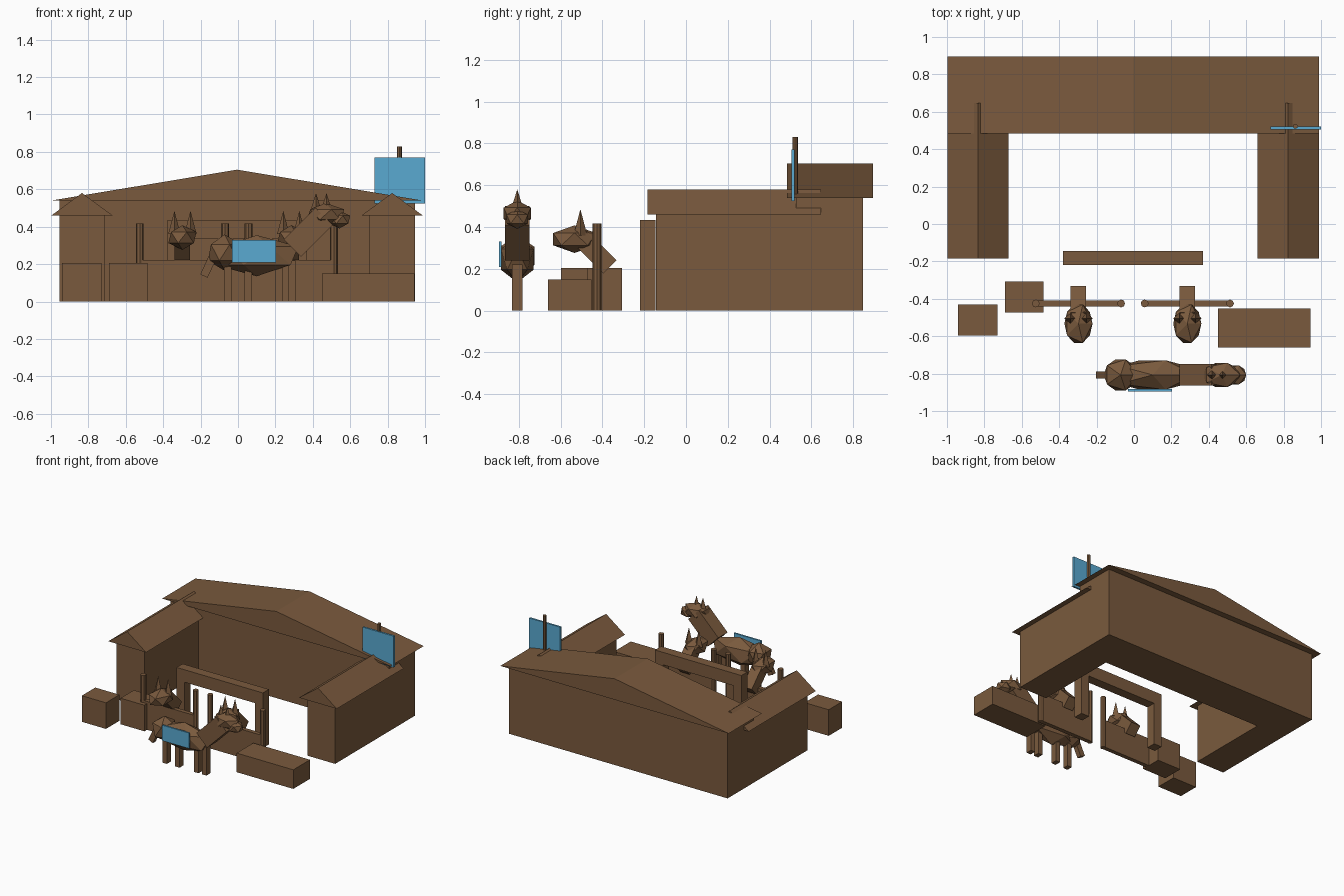
import bpy, math
from mathutils import Vector

if "Cube" in bpy.data.objects:
    bpy.data.objects.remove(bpy.data.objects["Cube"])


def material(name, rgb):
    m = bpy.data.materials.new(name)
    m.diffuse_color = (*rgb, 1)
    m.use_nodes = True
    m.node_tree.nodes["Principled BSDF"].inputs["Base Color"].default_value = m.diffuse_color
    return m


BROWN = material("wood brown", (0.195, 0.102, 0.047))
BLUE = material("sky blue", (0.10, 0.40, 0.64))


def finish(name, mat):
    ob = bpy.context.object
    ob.name = name
    ob.data.materials.append(mat)
    return ob


def box(name, x, y, z, mat=BROWN):
    """Box from (min, max) ranges."""
    lo, hi = Vector((x[0], y[0], z[0])), Vector((x[1], y[1], z[1]))
    bpy.ops.mesh.primitive_cube_add(size=1, location=(lo + hi) / 2)
    bpy.context.object.scale = hi - lo
    return finish(name, mat)


def tilted_box(name, loc, size, rot):
    bpy.ops.mesh.primitive_cube_add(size=1, location=loc, rotation=rot)
    bpy.context.object.scale = size
    return finish(name, BROWN)


def lump(name, loc, radii):
    """Low-poly ellipsoid."""
    bpy.ops.mesh.primitive_ico_sphere_add(subdivisions=1, radius=1, location=loc)
    bpy.context.object.scale = radii
    return finish(name, BROWN)


def ear(name, x, y, z0, z1):
    bpy.ops.mesh.primitive_cone_add(vertices=4, radius1=0.033, depth=z1 - z0,
                                    location=(x, y, (z0 + z1) / 2))
    return finish(name, BROWN)


def post(name, x, y, z0, z1, r):
    bpy.ops.mesh.primitive_cylinder_add(vertices=8, radius=r, depth=z1 - z0,
                                        location=(x, y, (z0 + z1) / 2))
    return finish(name, BROWN)


def gable(name, xc, half, y, z):
    """Triangular prism with its ridge along y."""
    verts = [(xc + dx, yy, zz) for yy in y
             for dx, zz in ((-half, z[0]), (half, z[0]), (0, z[1]))]
    faces = [(0, 1, 2), (5, 4, 3), (0, 3, 4, 1), (1, 4, 5, 2), (2, 5, 3, 0)]
    me = bpy.data.meshes.new(name)
    me.from_pydata(verts, [], faces)
    ob = bpy.data.objects.new(name, me)
    bpy.context.collection.objects.link(ob)
    me.materials.append(BROWN)
    return ob


# Stable building: main block with two wings
CX = -0.005
box("main_block", (CX - 0.95, CX + 0.95), (0.525, 0.847), (0, 0.54))
gable("main_roof", CX, 0.993, (0.483, 0.895), (0.54, 0.705))
for side, s in (("left", -1), ("right", 1)):
    xc = CX + s * 0.829
    box(side + "_wing", (xc - 0.121, xc + 0.121), (-0.143, 0.597), (0, 0.46))
    gable(side + "_wing_roof", xc, 0.164, (-0.185, 0.646), (0.46, 0.58))

# Hanging sign and its pole
post("sign_pole", 0.863, 0.522, 0.50, 0.83, 0.013)
box("sign_board", (0.73, 1.0), (0.505, 0.52), (0.524, 0.77), BLUE)

# Yard gateway
GY = (-0.22, -0.145)
box("gate_beam", (-0.38, 0.37), GY, (0.335, 0.433))
box("left_gate_post", (-0.38, -0.31), GY, (0, 0.335))
box("right_gate_post", (0.30, 0.37), GY, (0, 0.335))

# Stall fences, each with a horse looking over
for side, xc in (("left", -0.297), ("right", 0.285)):
    box(side + "_fence_panel", (xc - 0.23, xc + 0.23), (-0.441, -0.408), (0, 0.223))
    for i, s in enumerate((-1, 1)):
        post(f"{side}_fence_post_{i + 1}", xc + s * 0.228, -0.425, 0, 0.418, 0.021)
    tilted_box(side + "_stall_neck", (xc, -0.435, 0.28), (0.083, 0.09, 0.20),
               (math.radians(45), 0, 0))
    lump(side + "_stall_head", (xc, -0.533, 0.342), (0.084, 0.12, 0.066))
    for i, s in enumerate((-1, 1)):
        ear(f"{side}_stall_ear_{i + 1}", xc + s * 0.043, -0.505, 0.36, 0.485)

# Standing horse
HY = -0.807
lump("horse_body", (0.10, HY, 0.245), (0.25, 0.092, 0.11))
lump("horse_rump", (-0.072, HY, 0.262), (0.10, 0.097, 0.097))
tilted_box("horse_neck", (0.375, HY, 0.37), (0.13, 0.115, 0.24), (0, math.radians(45), 0))
lump("horse_head", (0.468, HY, 0.465), (0.112, 0.076, 0.062))
lump("horse_muzzle", (0.543, HY, 0.438), (0.064, 0.06, 0.047))
tilted_box("horse_tail", (-0.155, HY, 0.195), (0.043, 0.036, 0.13), (0, math.radians(25), 0))
for i, x in enumerate((0.417, 0.473)):
    ear(f"horse_ear_{i + 1}", x, HY, 0.475, 0.58)
for i, x in enumerate((-0.055, 0.055, 0.22, 0.288)):
    box(f"horse_leg_{i + 1}", (x - 0.019, x + 0.019), (HY - 0.024, HY + 0.024), (0, 0.22))
box("saddle_cloth", (-0.032, 0.202), (-0.895, -0.882), (0.208, 0.33), BLUE)

# Crates and trough
box("crate_left", (-0.94, -0.73), (-0.597, -0.43), (0, 0.205))
box("crate_right", (-0.69, -0.483), (-0.473, -0.307), (0, 0.205))
box("trough", (0.45, 0.943), (-0.66, -0.453), (0, 0.15))
